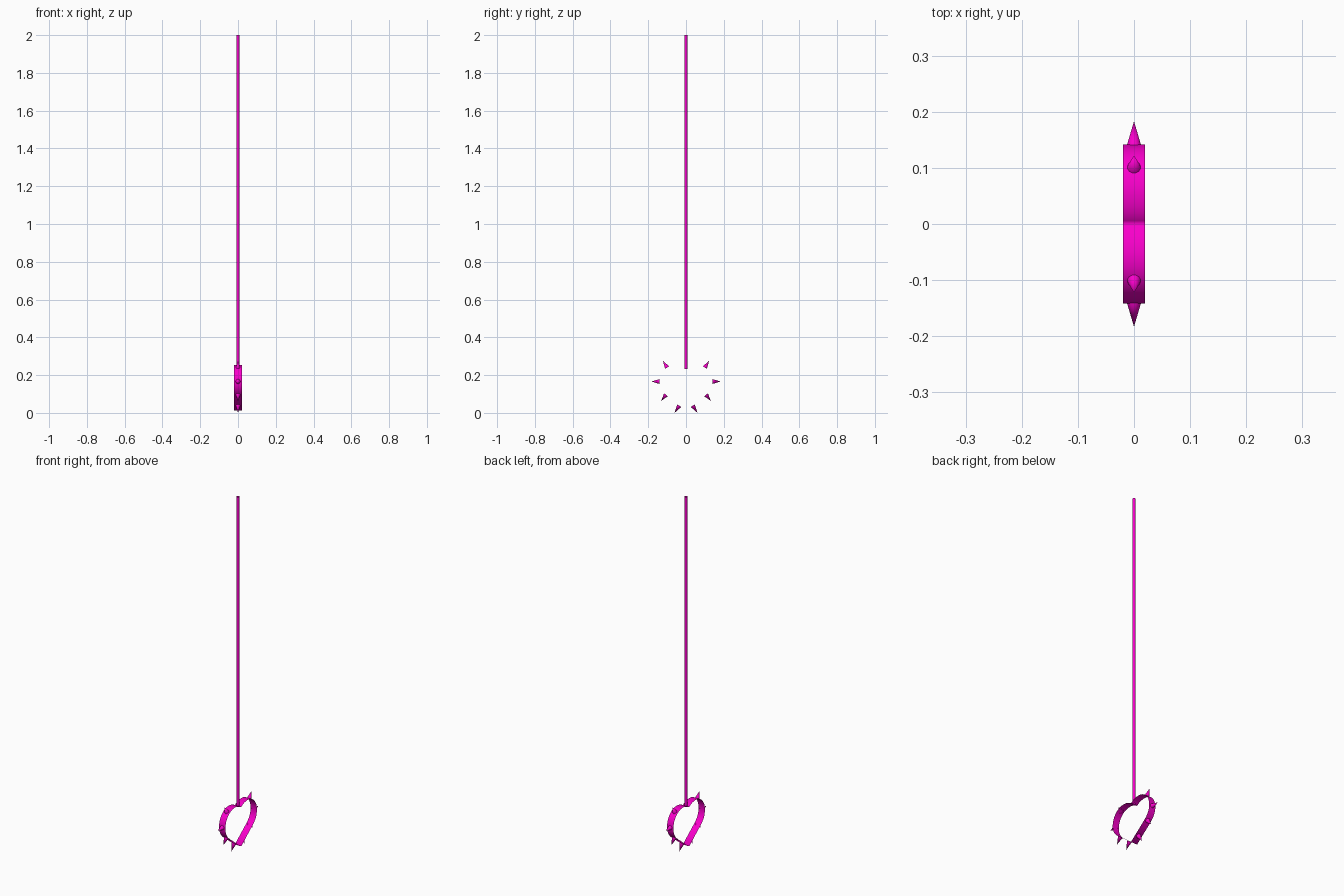
import bpy, bmesh
from mathutils import Vector
from mathutils.geometry import interpolate_bezier

if "Cube" in bpy.data.objects:
    bpy.data.objects.remove(bpy.data.objects["Cube"])

pink = bpy.data.materials.new("magenta")
pink.diffuse_color = (0.95, 0.0, 0.6, 1)
pink.use_nodes = True
pink.node_tree.nodes["Principled BSDF"].inputs["Base Color"].default_value = pink.diffuse_color


def finish(name, bm, mirror=True):
    mesh = bpy.data.meshes.new(name)
    bm.to_mesh(mesh)
    bm.free()
    obj = bpy.data.objects.new(name, mesh)
    bpy.context.collection.objects.link(obj)
    mesh.materials.append(pink)
    if mirror:
        mod = obj.modifiers.new("mirror", 'MIRROR')
        mod.use_axis = (False, True, False)
        mod.merge_threshold = 0.0005
    bpy.ops.object.select_all(action='DESELECT')
    bpy.context.view_layer.objects.active = obj
    obj.select_set(True)
    bpy.ops.object.shade_smooth_by_angle(angle=0.7)
    return obj


# Heart band: half outline in (y, z), from the notch to the tip, swept across x
segments = [
    [(0, .235), (.015, .248), (.035, .254), (.06, .254)],
    [(.06, .254), (.105, .254), (.142, .215), (.142, .168)],
    [(.142, .168), (.142, .135), (.128, .112), (.10, .09)],
]
outline = [Vector((0, .235, 0))]
for seg in segments:
    outline += interpolate_bezier(*[Vector((y, z, 0)) for y, z in seg], 9)[1:]
outline.append(Vector((0, .012, 0)))

bm = bmesh.new()
rows = [[bm.verts.new((x, p.x, p.y)) for x in (-.02, 0, .02)] for p in outline]
for a, b in zip(rows, rows[1:]):
    for i in range(2):
        bm.faces.new((a[i], a[i + 1], b[i + 1], b[i]))
finish("heart_band", bm)

# Spikes around the heart: base and tip in (y, z), mirrored to the other side
bm = bmesh.new()
for base, tip in [((.100, .240), (.122, .275)),
                  ((.141, .166), (.183, .166)),
                  ((.106, .096), (.132, .063)),
                  ((.036, .038), (.061, .0))]:
    base, tip = Vector((0, *base)), Vector((0, *tip))
    axis = tip - base
    cone = bmesh.ops.create_cone(bm, cap_ends=False, segments=16, radius1=.0125,
                                 radius2=0, depth=axis.length)
    bmesh.ops.rotate(bm, verts=cone["verts"],
                     matrix=axis.to_track_quat('Z', 'Y').to_matrix())
    bmesh.ops.translate(bm, verts=cone["verts"], vec=(base + tip) / 2)
bmesh.ops.remove_doubles(bm, verts=bm.verts, dist=1e-5)
finish("spikes", bm)

# Long open rod rising from the notch
bm = bmesh.new()
bottom, top = .233, 2.0
rod = bmesh.ops.create_cone(bm, cap_ends=False, segments=12, radius1=.0075,
                            radius2=.0075, depth=top - bottom)
bmesh.ops.translate(bm, verts=rod["verts"], vec=(0, 0, (top + bottom) / 2))
finish("rod", bm, mirror=False)
